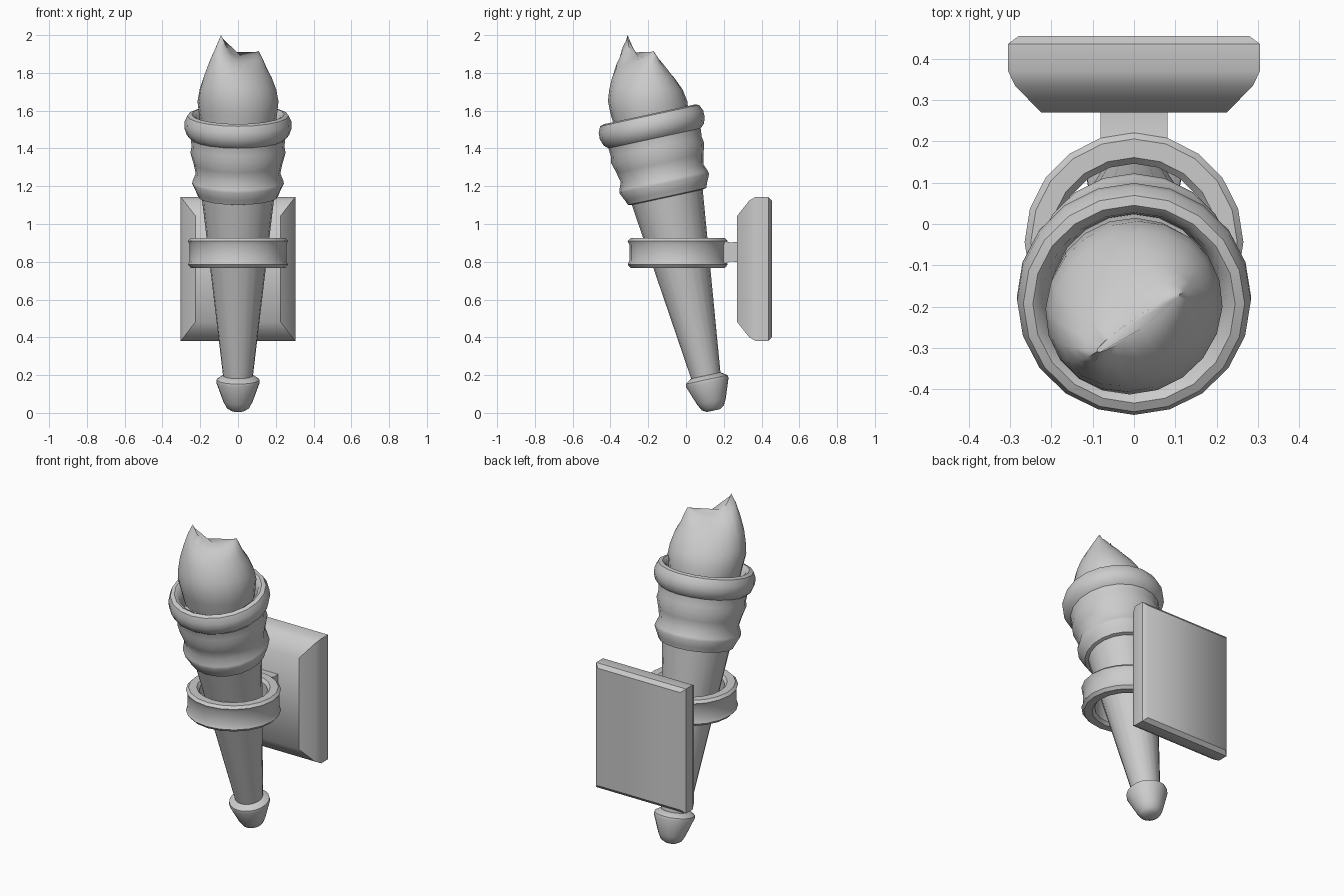
import bpy, math
from mathutils import Matrix, Vector

if "Cube" in bpy.data.objects:
    bpy.data.objects.remove(bpy.data.objects["Cube"])

SEG = 20
TILT = Matrix.Translation((0, 0.145, 0.012)) @ Matrix.Rotation(math.radians(12.2), 4, 'X')


def loft(name, rings, closed=False, angle=40):
    """Skin a list of equal-length vertex rings; cap the ends unless closed."""
    n, m = len(rings[0]), len(rings)
    verts = [v for r in rings for v in r]
    faces = []
    for i in range(m if closed else m - 1):
        a, b = i * n, ((i + 1) % m) * n
        faces += [(a + j, a + (j + 1) % n, b + (j + 1) % n, b + j) for j in range(n)]
    if not closed:
        faces += [tuple(reversed(range(n))), tuple(range((m - 1) * n, m * n))]
    me = bpy.data.meshes.new(name)
    me.from_pydata(verts, [], faces)
    ob = bpy.data.objects.new(name, me)
    bpy.context.collection.objects.link(ob)
    bpy.ops.object.select_all(action='DESELECT')
    ob.select_set(True)
    bpy.context.view_layer.objects.active = ob
    bpy.ops.object.mode_set(mode='EDIT')
    bpy.ops.mesh.select_all(action='SELECT')
    bpy.ops.mesh.normals_make_consistent(inside=False)
    bpy.ops.object.mode_set(mode='OBJECT')
    bpy.ops.object.shade_smooth_by_angle(angle=math.radians(angle))
    return ob


def circle(r, z, mat):
    return [mat @ Vector((r * math.sin(k * math.tau / SEG), r * math.cos(k * math.tau / SEG), z))
            for k in range(SEG)]


def turned(name, profile, mat, closed=False):
    return loft(name, [circle(r, z, mat) for r, z in profile], closed)


# Tilted torch: pommel tip, tapered shaft, ribbed cup
turned("pommel", [(0.035, 0), (0.06, 0.015), (0.078, 0.05), (0.115, 0.152),
                  (0.113, 0.168), (0.08, 0.19)], TILT)
turned("shaft", [(0.077, 0.17), (0.196, 1.19)], TILT)
turned("cup", [(0.19, 1.155), (0.212, 1.16), (0.222, 1.185), (0.243, 1.23), (0.24, 1.245),
               (0.224, 1.285), (0.236, 1.34), (0.252, 1.395), (0.246, 1.43),
               (0.25, 1.475), (0.272, 1.495), (0.284, 1.53), (0.283, 1.565),
               (0.268, 1.598), (0.245, 1.605), (0.224, 1.59), (0.212, 1.55), (0.2, 1.5)], TILT)

# Two-peaked flame: rings squeeze from a circle into a ridge between the peaks
U, V = Vector((0.82, 0.57, 0)), Vector((-0.57, 0.82, 0))
flame = []
for z, a, b, cx, cy, lift in [(1.50, .195, .195, 0, -.18, 0), (1.58, .207, .207, 0, -.192, 0),
                              (1.65, .219, .206, 0, -.203, 0), (1.71, .211, .187, 0, -.212, .05),
                              (1.77, .193, .152, 0, -.226, .2), (1.82, .166, .112, 0, -.237, .45),
                              (1.86, .143, .066, .005, -.242, .75), (1.885, .122, .016, .01, -.24, 1)]:
    ring = []
    for k in range(SEG):
        c, s = math.cos(k * math.tau / SEG), math.sin(k * math.tau / SEG)
        p = Vector((cx, cy, z)) + U * a * c + V * b * s
        p.z += lift * (0.115 * max(-c, 0) ** 3 + 0.03 * max(c, 0) ** 2)
        ring.append(p)
    flame.append(ring)
loft("flame", flame, angle=50)

# Holder ring with a shallow groove round the outside
turned("holder_ring", [(0.19, 0.785), (0.205, 0.768), (0.25, 0.768), (0.265, 0.785), (0.256, 0.805),
                       (0.256, 0.89), (0.265, 0.91), (0.25, 0.925), (0.205, 0.925), (0.19, 0.908)],
       Matrix.Translation((0, -0.044, 0)), closed=True)


def rect(y, hx, hz, cz):
    return [Vector((sx * hx, y, cz + sz * hz)) for sx, sz in ((-1, -1), (1, -1), (1, 1), (-1, 1))]


# Arm joining ring and plate
loft("bracket_arm", [rect(0.17, 0.081, 0.067, 0.847), rect(0.2, 0.081, 0.062, 0.85),
                     rect(0.235, 0.081, 0.05, 0.852), rect(0.3, 0.081, 0.056, 0.852)])

# Bevelled wall plate
loft("wall_plate", [rect(y, hx, hz, 0.762) for y, hx, hz in
                    [(0.27, 0.225, 0.28), (0.335, 0.288, 0.362), (0.37, 0.305, 0.382),
                     (0.436, 0.305, 0.382), (0.455, 0.28, 0.36)]])
